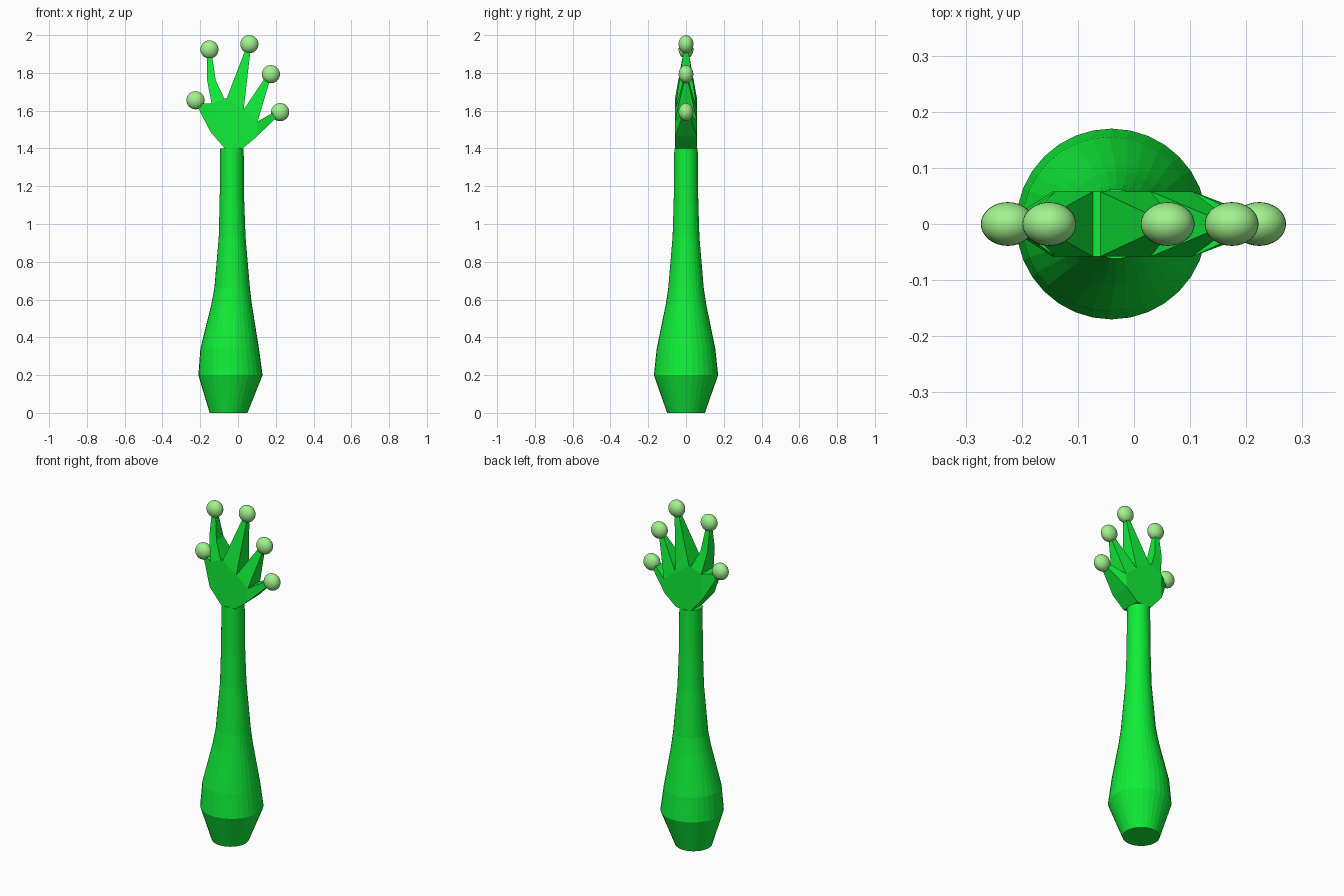
import bpy, bmesh, math

if "Cube" in bpy.data.objects:
    bpy.data.objects.remove(bpy.data.objects["Cube"])


def material(name, color):
    m = bpy.data.materials.new(name)
    m.diffuse_color = (*color, 1)
    m.use_nodes = True
    m.node_tree.nodes["Principled BSDF"].inputs["Base Color"].default_value = m.diffuse_color
    return m


green = material("green", (0.005, 0.86, 0.04))
pale = material("pale_green", (0.36, 0.9, 0.27))


def finish(name, bm, mat):
    bmesh.ops.recalc_face_normals(bm, faces=bm.faces)
    me = bpy.data.meshes.new(name)
    bm.to_mesh(me)
    bm.free()
    me.materials.append(mat)
    ob = bpy.data.objects.new(name, me)
    bpy.context.collection.objects.link(ob)
    return ob


# Arm: stacked rings of (z, centre x, radius)
rings = [(0, -0.05, 0.10), (0.2, -0.04, 0.17), (0.34, -0.044, 0.155),
         (0.57, -0.034, 0.108), (0.66, -0.031, 0.094), (0.93, -0.031, 0.071),
         (1.12, -0.032, 0.065), (1.4, -0.032, 0.062)]
SIDES = 32
bm = bmesh.new()
loops = []
for z, cx, r in rings:
    loops.append([bm.verts.new((cx + r * math.cos(2 * math.pi * i / SIDES),
                                r * math.sin(2 * math.pi * i / SIDES), z))
                  for i in range(SIDES)])
for a, b in zip(loops, loops[1:]):
    for i in range(SIDES):
        j = (i + 1) % SIDES
        bm.faces.new((a[i], a[j], b[j], b[i]))
bm.faces.new(loops[0])
bm.faces.new(loops[-1])
finish("arm", bm, green)

# Hand: thick palm plate, fingers taper from its edges to thin tips
T = 0.058
bm = bmesh.new()


def pair(x, z, t=T):
    return bm.verts.new((x, -t, z)), bm.verts.new((x, t, z))


palm = [pair(x, z) for x, z in [(-0.07, 1.4), (-0.145, 1.487), (-0.14, 1.637),
                                (-0.073, 1.665), (-0.06, 1.665), (0.03, 1.605),
                                (0.104, 1.543), (0.1, 1.463), (0.025, 1.4)]]
for side in (0, 1):
    bm.faces.new([p[side] for p in palm])

# palm edge index -> finger sections (left x, z, right x, z, half thickness)
fingers = {
    1: [(-0.213, 1.618, -0.2, 1.638, 0.014)],
    2: [(-0.165, 1.77, -0.118, 1.76, 0.033), (-0.163, 1.9, -0.139, 1.9, 0.012)],
    4: [(0.038, 1.92, 0.066, 1.92, 0.012)],
    5: [(0.14, 1.77, 0.166, 1.752, 0.012)],
    6: [(0.183, 1.588, 0.2, 1.562, 0.022), (0.205, 1.593, 0.217, 1.574, 0.015)],
}


def wall(p, q):
    bm.faces.new((p[0], q[0], q[1], p[1]))


for i in range(len(palm)):
    l, r = palm[i], palm[(i + 1) % len(palm)]
    for lx, lz, rx, rz, t in fingers.get(i, []):
        nl, nr = pair(lx, lz, t), pair(rx, rz, t)
        for side in (0, 1):
            bm.faces.new((l[side], nl[side], nr[side], r[side]))
        wall(l, nl)
        wall(nr, r)
        l, r = nl, nr
    wall(l, r)
finish("hand", bm, green)

# Fingertip pads
tips = [(-0.225, 1.655), (-0.151, 1.924), (0.06, 1.952), (0.174, 1.793), (0.223, 1.592)]
for n, (x, z) in enumerate(tips, 1):
    bm = bmesh.new()
    bmesh.ops.create_uvsphere(bm, u_segments=32, v_segments=16, radius=1)
    for f in bm.faces:
        f.smooth = True
    ob = finish(f"fingertip_{n}", bm, pale)
    ob.location = (x, 0, z)
    ob.scale = (0.048, 0.039, 0.048)
